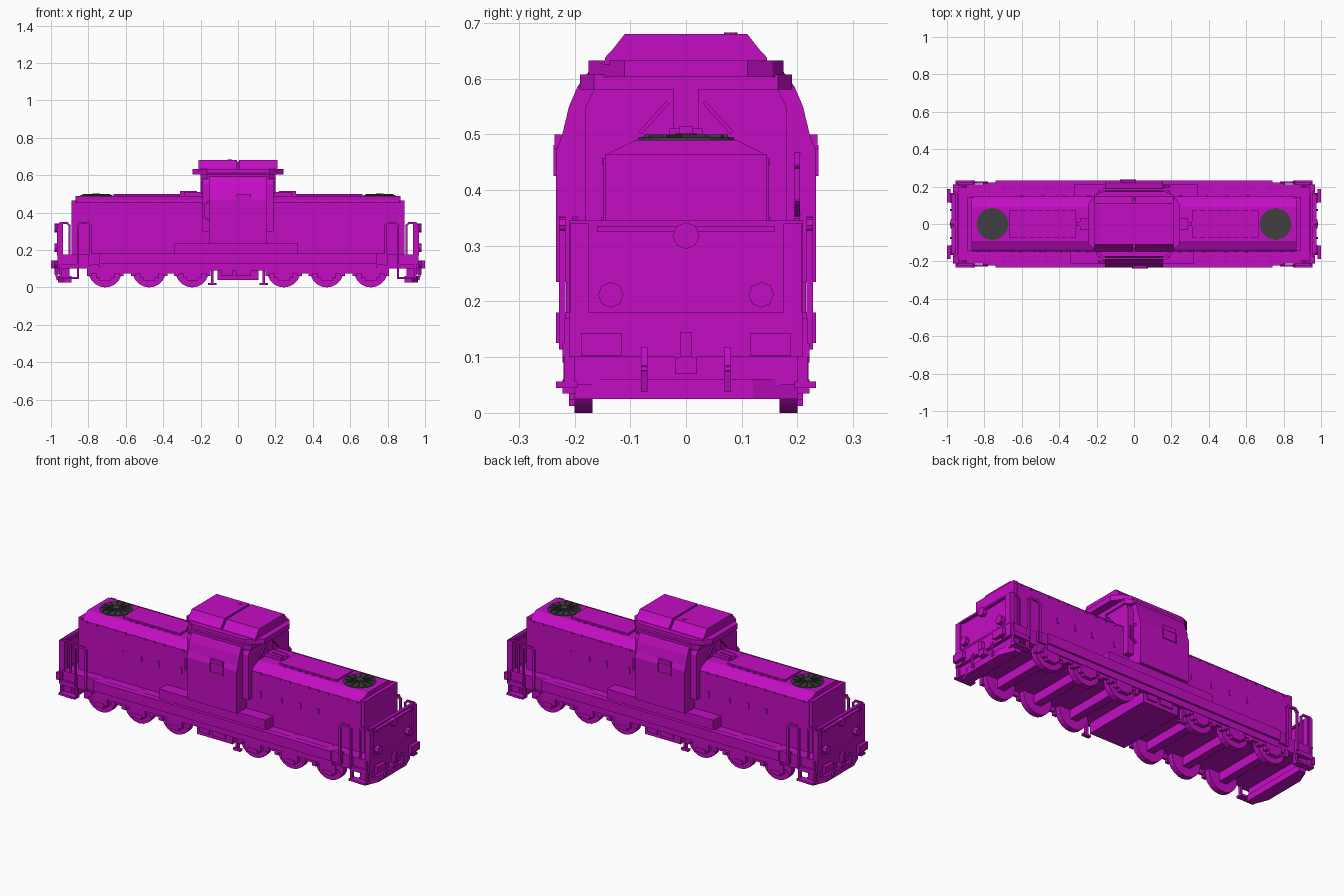
import bpy, bmesh, math
from mathutils import Matrix, Vector

cube = bpy.data.objects.get("Cube")
if cube:
    bpy.data.objects.remove(cube, do_unlink=True)


def material(name, rgb):
    m = bpy.data.materials.new(name)
    m.use_nodes = True
    m.diffuse_color = (*rgb, 1)
    m.node_tree.nodes["Principled BSDF"].inputs["Base Color"].default_value = (*rgb, 1)
    return m


MAGENTA = material("magenta", (0.55, 0.004, 0.55))
GREY = material("dark_grey", (0.05, 0.05, 0.05))

# Symmetries as lists of (x sign, y sign)
ONE = [(1, 1)]
ENDS = [(1, 1), (-1, 1)]
SIDES = [(1, 1), (1, -1)]
TURN = [(1, 1), (-1, -1)]
ALL = [(1, 1), (-1, 1), (1, -1), (-1, -1)]


# Each piece is a function that adds its geometry to a bmesh
def box(x0, x1, y0, y1, z0, z1):
    def add(bm):
        m = Matrix.Translation(((x0 + x1) / 2, (y0 + y1) / 2, (z0 + z1) / 2))
        m = m @ Matrix.Diagonal((x1 - x0, y1 - y0, z1 - z0, 1))
        return bmesh.ops.create_cube(bm, size=1, matrix=m)["verts"]
    return add


def cyl(axis, centre, r, depth, sides=16):
    rot = {"x": Matrix.Rotation(math.pi / 2, 4, "Y"),
           "y": Matrix.Rotation(math.pi / 2, 4, "X"), "z": Matrix()}[axis]

    def add(bm):
        return bmesh.ops.create_cone(bm, cap_ends=True, segments=sides, radius1=r, radius2=r,
                                     depth=depth, matrix=Matrix.Translation(centre) @ rot)["verts"]
    return add


def prism(axis, pts, a, b):
    """Extrude a closed outline: (y, z) along x, (x, y) along z."""
    def add(bm):
        place = (lambda p, d: (d, *p)) if axis == "x" else (lambda p, d: (*p, d))
        lo, hi = ([bm.verts.new(place(p, d)) for p in pts] for d in (a, b))
        bm.faces.new(lo)
        bm.faces.new(hi)
        for i in range(len(pts)):
            j = (i + 1) % len(pts)
            bm.faces.new((lo[i], lo[j], hi[j], hi[i]))
        return lo + hi
    return add


def bar(p, q, t):
    """Square rod between two points."""
    def add(bm):
        a, b = Vector(p), Vector(q)
        m = Matrix.Translation((a + b) / 2) @ (b - a).to_track_quat("Z", "Y").to_matrix().to_4x4()
        m = m @ Matrix.Diagonal((t, t, (b - a).length + t, 1))
        return bmesh.ops.create_cube(bm, size=1, matrix=m)["verts"]
    return add


def rail(pts, t):
    return [bar(p, q, t) for p, q in zip(pts, pts[1:])]


def build(name, pieces, copies=ONE, mat=MAGENTA):
    bm = bmesh.new()
    for sx, sy in copies:
        for piece in pieces:
            bmesh.ops.transform(bm, matrix=Matrix.Diagonal((sx, sy, 1, 1)), verts=piece(bm))
    bmesh.ops.recalc_face_normals(bm, faces=bm.faces)
    me = bpy.data.meshes.new(name)
    bm.to_mesh(me)
    bm.free()
    me.materials.append(mat)
    ob = bpy.data.objects.new(name, me)
    bpy.context.collection.objects.link(ob)
    return ob


def mirrored(half):
    return half + [(-a, b) for a, b in reversed(half)]


# Frame, walkway and side sills
build("frame", [box(-.965, .965, -.21, .21, .1, .175)])
build("side_sill", [box(-.74, .74, .2, .222, .09, .18), box(-.74, .74, .2, .233, .125, .18),
                    box(-.8, .8, .2, .222, .12, .18)], SIDES)
build("cab_step", [box(-.34, .32, -.215, -.14, .175, .235)], TURN)

# Long hood with stepped roof edge
hood = mirrored([(.148, .17), (.148, .455), (.135, .468), (.11, .48), (.09, .49)])
build("hood", [prism("x", hood, -.87, .87)])
build("hood_end", [box(.86, .89, -.145, .145, .17, .465)], ENDS)
build("roof_hatch", [box(.31, .665, -.072, .072, .485, .5)]
      + [box(.34 + i * .045, .352 + i * .045, -.08, .08, .485, .495) for i in range(7)], ENDS)
build("roof_front_block", [box(.18, .29, -.03, .03, .49, .51), box(.22, .31, -.012, .012, .49, .515)], ENDS)
build("hood_rivets", [box(-.84 + i * .06, -.83 + i * .06, .143, .151, .445, .457)
                      for i in range(29)], SIDES)
build("hood_vents", [box(x - .006, x + .006, -.152, -.14, .32, .352)
                     for x in (-.61, -.5, -.39, -.25, .245, .375, .49, .6)], TURN)

# Roof fans: ring, blades and hub
build("fan_disc", [cyl("z", (.757, 0, .488), .086, .012, 12)], ENDS, GREY)
blades = [bar((.757 + .02 * math.cos(a), .02 * math.sin(a), .496),
              (.757 + .072 * math.cos(a), .072 * math.sin(a), .496), .007)
          for a in [i * math.pi / 6 for i in range(12)]]
build("fan_blades", blades + [cyl("z", (.757, 0, .494), .02, .014, 8)], ENDS, GREY)

# Cab body, curved in towards the roof
cab = mirrored([(.233, .235), (.233, .47), (.222, .5), (.21, .55), (.195, .585), (.175, .612)])
build("cab", [prism("x", cab, -.155, .155)])
inner = mirrored([(.18, .3), (.18, .55), (.155, .6)])
build("cab_ends", [prism("x", inner, -.19, .19)])
build("cab_eaves", [prism("z", mirrored([(.2, -.165), (.2, .165), (.165, .19)])[:3]
                          + [(-.165, .19), (-.2, .165), (-.2, -.165), (-.165, -.19), (.165, -.19)],
                          .58, .607)])
plan = [(.243, -.11), (.243, .11), (.21, .155), (.165, .175)]
build("cab_roof_slab", [prism("z", plan + [(-x, y) for x, y in reversed(plan)]
                              + [(-.165, -.175), (.165, -.175)], .603, .632)])
top = mirrored([(.147, .625), (.145, .638), (.132, .652), (.11, .68)])
build("cab_roof", [prism("x", top, -.21, -.006), prism("x", top, .006, .21),
                   box(-.01, .01, -.11, .11, .62, .672)])
build("roof_knob", [cyl("z", (-.045, .08, .68), .012, .006, 8)])

# Cab details
build("cab_window", [box(-.008, .07, -.236, -.22, .43, .5)], TURN)
build("cab_window_frame", [box(-.008, .07, -.238, -.232, z, z + .006) for z in (.425, .475)]
      + [box(x, x + .006, -.238, -.232, .425, .475) for x in (-.012, .068)], TURN)
build("cab_end_post", [box(.185, .2, -.022, .022, .5, .605)], ENDS)
build("wiper", [bar((.194, .035, .555), (.194, .08, .505), .007)], ALL)
build("cab_grab_rail", rail([(-.16, -.2, .46), (-.185, -.2, .44), (-.185, -.2, .38),
                             (-.16, -.2, .36)], .01), TURN)

# End railings, panels and lamps
build("end_panel", [box(.942, .958, -.21, .21, .17, .345), box(.935, .967, -.21, .21, .17, .18),
                    box(.935, .975, -.16, .16, .325, .335)], ENDS)
build("end_panel_post", [box(.935, .967, .175, .208, .17, .34)], ALL)
build("lower_lamp", [cyl("x", (.965, .135, .212), .023, .03, 8)], ALL)
build("upper_lamp", [cyl("x", (.965, 0, .318), .024, .03, 8)], ENDS)
build("corner_handrail", rail([(.79, .222, .12), (.79, .222, .33), (.803, .222, .345),
                               (.843, .222, .345), (.856, .222, .33), (.856, .222, .12)], .012), ALL)
build("end_handrail", rail([(.9, .2, .17), (.9, .2, .33), (.915, .2, .345), (.95, .2, .345)], .01), ALL)

# Buffers, coupler and pilot
build("buffer", [cyl("x", (.965, .15, .122), .016, .06, 10), box(.98, 1, .115, .188, .102, .143)], ALL)
build("coupler", [box(.95, .985, -.01, .01, .1, .145), box(.95, .98, -.02, .02, .07, .1)], ENDS)
build("pilot", [prism("z", [(.89, -.2), (.93, -.2), (.962, -.12), (.962, .12), (.93, .2), (.89, .2)],
                      .025, .06),
                box(.9, .945, -.2, .2, .05, .11)], ENDS)
build("brake_hose", rail([(.965, .075, .11), (.975, .075, .08), (.965, .075, .045)], .012), ALL)
build("corner_steps", [box(.85, .955, .195, .233, .045, .056), box(.85, .862, .2, .218, .05, .17),
                       box(.943, .955, .2, .218, .05, .17), box(.85, .955, .18, .222, .1, .125)], ALL)

# Running gear: three axles in each of two bogies
AXLES = (.245, .475, .71)
build("wheels", [cyl("y", (x, .184, .09), .09, .032, 20) for x in AXLES], ALL)
build("axles", [box(x - .022, x + .022, -.17, .17, .05, .105) for x in AXLES], ENDS)
build("bogie_frame", [box(.17, .79, .198, .214, .075, .105)]
      + [box(x - .05, x + .05, .198, .22, .05, .1) for x in AXLES]
      + [box(x - .03, x + .03, .198, .222, .035, .06) for x in AXLES]
      + [box(x + s * .085 - .012, x + s * .085 + .012, .195, .216, .06, .1)
         for x in AXLES for s in (-1, 1)], ALL)

# Tank and boxes under the cab
build("fuel_tank", [box(-.11, .11, -.205, .205, .04, .11)])
build("tank_boxes", [box(-.09, -.03, -.214, -.2, .06, .1), box(-.01, .07, -.214, -.2, .06, .1)], TURN)
build("under_bracket", [box(.13, .145, -.21, -.19, .02, .1), box(.115, .16, -.21, -.19, .012, .024)], TURN)
